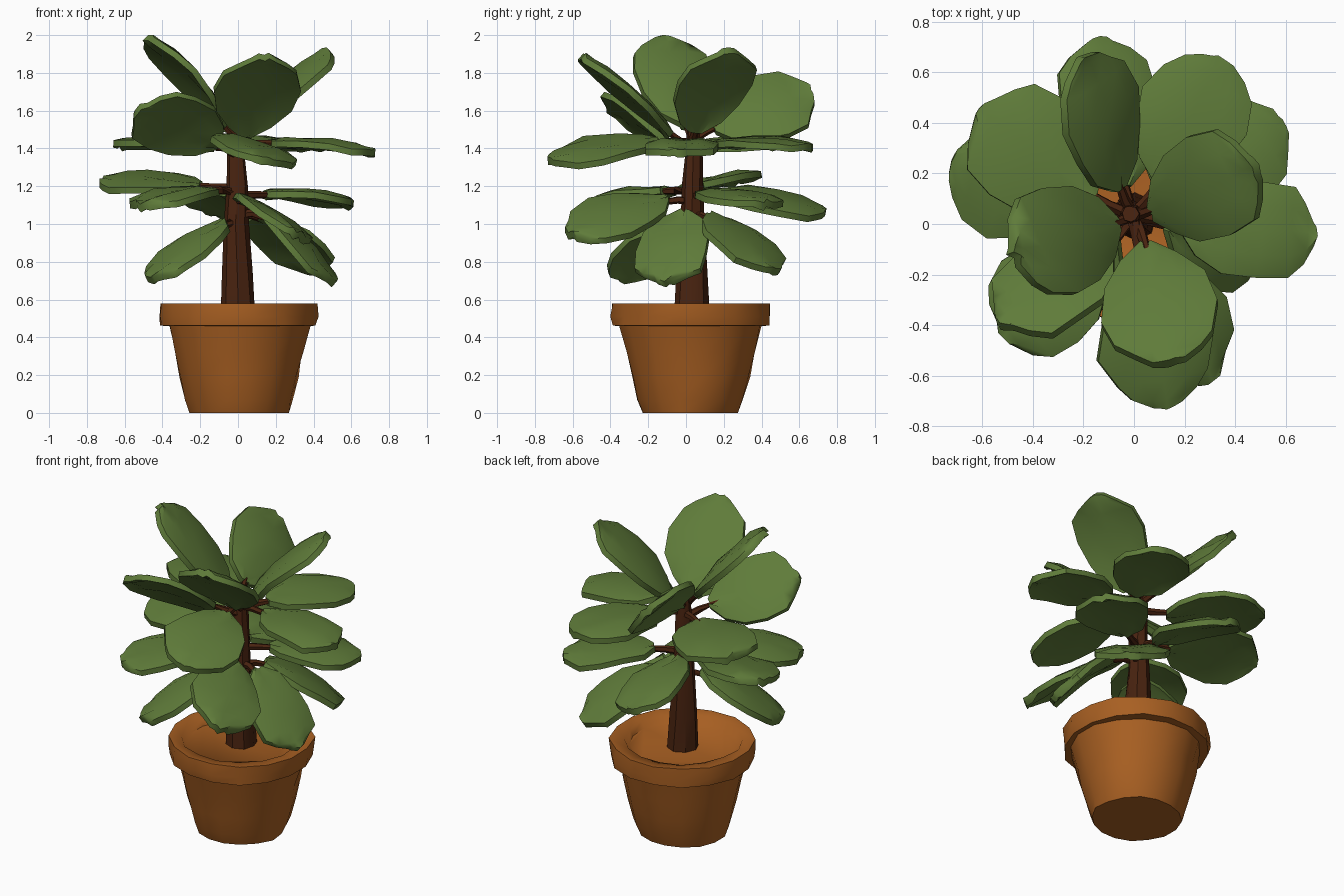
import bpy, bmesh, math, random
from mathutils import Vector

if "Cube" in bpy.data.objects:
    bpy.data.objects.remove(bpy.data.objects["Cube"])

random.seed(4)


def material(name, rgb):
    m = bpy.data.materials.new(name)
    m.diffuse_color = (*rgb, 1)
    m.use_nodes = True
    m.node_tree.nodes["Principled BSDF"].inputs["Base Color"].default_value = m.diffuse_color
    return m


GREEN = material("leaf green", (0.115, 0.2, 0.042))
BARK = material("bark brown", (0.065, 0.0165, 0.005))
CLAY = material("terracotta", (0.39, 0.115, 0.016))


def finish(bm, name, mat, angle):
    """Clean normals, mark sharp edges by angle and make the object."""
    bmesh.ops.recalc_face_normals(bm, faces=bm.faces)
    bm.normal_update()
    for f in bm.faces:
        f.smooth = True
    for e in bm.edges:
        e.smooth = len(e.link_faces) == 2 and e.calc_face_angle(0) < math.radians(angle)
    me = bpy.data.meshes.new(name)
    bm.to_mesh(me)
    bm.free()
    me.materials.append(mat)
    ob = bpy.data.objects.new(name, me)
    bpy.context.collection.objects.link(ob)
    return ob


def jitter(amount):
    return Vector([random.uniform(-amount, amount) for _ in range(3)])


def bridge(bm, rings, closed=True):
    for a, b in zip(rings, rings[1:]):
        n = len(a)
        for i in range(n if closed else n - 1):
            j = (i + 1) % n
            bm.faces.new((a[i], a[j], b[j], b[i]))


def tube(name, path, mat, sides, wobble, angle):
    """Skin a path of (centre, radius) with faceted rings."""
    bm = bmesh.new()
    rings = []
    for k, (c, r) in enumerate(path):
        c = Vector(c)
        d = Vector(path[min(k + 1, len(path) - 1)][0]) - Vector(path[max(k - 1, 0)][0])
        u = d.orthogonal().normalized()
        v = d.normalized().cross(u)
        rings.append([bm.verts.new(c + r * (math.cos(t) * u + math.sin(t) * v) + jitter(wobble))
                      for t in (2 * math.pi * i / sides for i in range(sides))])
    bridge(bm, rings)
    bm.faces.new(rings[0])
    bm.faces.new(rings[-1])
    return finish(bm, name, mat, angle)


# Pot: lathe with hand-cut wobble, rim lip and recessed soil
bm = bmesh.new()
profile = [(0.262, 0), (0.285, 0.07), (0.315, 0.19), (0.346, 0.32), (0.378, 0.46), (0.421, 0.462),
           (0.43, 0.51), (0.424, 0.58), (0.345, 0.573), (0.32, 0.535)]
rings = []
for r, z in profile:
    ring = []
    for i in range(16):
        t = 2 * math.pi * (i + 0.5) / 16
        q = r + random.uniform(-0.009, 0.009)
        ring.append(bm.verts.new((0.005 + q * math.cos(t), 0.024 + q * math.sin(t), z)))
    rings.append(ring)
bridge(bm, rings)
bm.faces.new(rings[0])
bm.faces.new(rings[-1])
finish(bm, "pot", CLAY, 60)

# Trunk
tube("trunk", [((0, 0.032, 0.52), 0.093), ((-0.005, 0.032, 0.75), 0.08), ((-0.01, 0.035, 1.0), 0.066),
               ((-0.005, 0.035, 1.2), 0.056), ((-0.01, 0.04, 1.38), 0.046), ((-0.015, 0.04, 1.52), 0.034)],
     BARK, 8, 0.004, 40)

# Leaf outline: position along the leaf and relative half width
OUTLINE = [(0, 0.14), (0.12, 0.55), (0.33, 0.88), (0.58, 1.0), (0.8, 0.86), (0.93, 0.58), (1.0, 0.26)]


def leaf(name, base, tip, roll, width):
    base, tip = Vector(base), Vector(tip)
    d = tip - base
    side = Vector((d.y, -d.x, 0)).normalized() + Vector((0, 0, roll))
    side = (side - side.project(d)).normalized()
    up = side.cross(d).normalized()
    bm = bmesh.new()
    top, under = [], []
    for t, w in OUTLINE:
        row_top, row_under = [], []
        edge = 1 + random.uniform(-0.06, 0.06)
        for s in (-1, -0.5, 0, 0.5, 1):
            lift = 0.035 * math.sin(math.pi * t) - 0.03 * s * s * w + (-0.012 if s == 0 else 0)
            along = t - (0.03 * s * s if t > 0.9 else 0)
            p = base + d * along + side * (s * w * edge * width / 2) + up * lift + jitter(0.008)
            half = 0.022 - 0.005 * s * s
            row_top.append(bm.verts.new(p + up * half))
            row_under.append(bm.verts.new(p - up * half))
        top.append(row_top)
        under.append(row_under)
    bridge(bm, top, closed=False)
    bridge(bm, under, closed=False)
    # Thick rim between the two skins
    rims = [r[0] + [x[-1] for x in r[1:]] + r[-1][-2::-1] + [x[0] for x in r[-2:0:-1]] for r in (top, under)]
    bridge(bm, rims)
    finish(bm, name, GREEN, 48)
    # Stalk from the trunk into the leaf
    drop = 0.07 if d.z > 0.05 else 0.01
    root = Vector((-0.005, 0.035, base.z - drop))
    tube(name + "_stalk", [(root, 0.026), (root.lerp(base, 0.6), 0.021), (base + d * 0.12, 0.015)],
         BARK, 6, 0.002, 50)


# Leaves: base, tip, sideways tilt, width
LEAVES = {
    "top_leaf": [((-0.06, 0.14, 1.51), (-0.19, 0.67, 1.70), -1.2, 0.45),
                 ((-0.07, 0.00, 1.52), (-0.475, -0.11, 1.99), -0.1, 0.45),
                 ((0.07, 0.05, 1.50), (0.48, 0.23, 1.92), 0, 0.44),
                 ((0.05, -0.08, 1.47), (0.14, -0.55, 1.89), 0, 0.44),
                 ((-0.10, -0.10, 1.43), (-0.53, -0.39, 1.61), -0.85, 0.45)],
    "upper_leaf": [((0.03, -0.15, 1.44), (0.13, -0.73, 1.34), 0.25, 0.46),
                   ((0.18, 0.00, 1.43), (0.73, -0.04, 1.38), 0, 0.41),
                   ((0.10, 0.15, 1.42), (0.34, 0.66, 1.41), 0, 0.45),
                   ((-0.16, 0.10, 1.41), (-0.61, 0.46, 1.42), -0.05, 0.48)],
    "middle_leaf": [((0.15, 0.11, 1.16), (0.59, 0.41, 1.11), 0, 0.45),
                    ((-0.20, 0.07, 1.20), (-0.73, 0.24, 1.23), 0.2, 0.46),
                    ((-0.15, -0.11, 1.18), (-0.52, -0.45, 1.10), 0, 0.45),
                    ((-0.04, 0.15, 1.16), (-0.14, 0.74, 1.07), -0.3, 0.42)],
    "lower_leaf": [((0.03, -0.10, 1.13), (0.31, -0.62, 0.95), 0.5, 0.42),
                   ((0.14, -0.01, 1.06), (0.51, -0.12, 0.69), 0, 0.41),
                   ((0.11, 0.12, 1.05), (0.41, 0.47, 0.75), 0, 0.45),
                   ((-0.07, -0.05, 1.01), (-0.46, -0.33, 0.71), 0, 0.43)],
}
for tier, items in LEAVES.items():
    for n, spec in enumerate(items, 1):
        leaf(f"{tier}_{n}", *spec)
